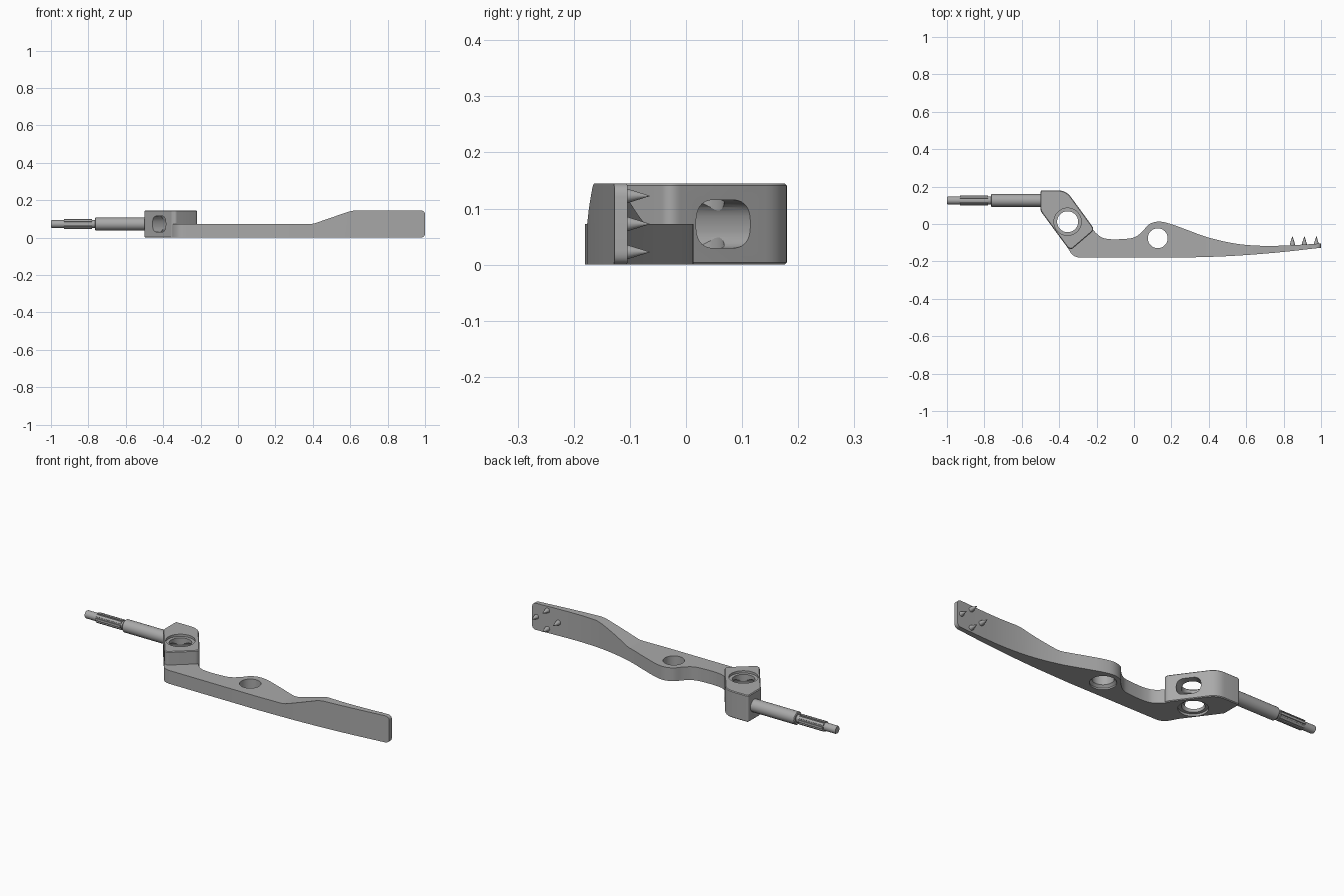
import bpy, bmesh, math
from mathutils import Vector, Matrix

cube = bpy.data.objects.get("Cube")
if cube:
    bpy.data.objects.remove(cube, do_unlink=True)

steel = bpy.data.materials.new("grey_steel")
steel.use_nodes = True
GREY = (0.4, 0.4, 0.4, 1)
steel.diffuse_color = GREY
steel.node_tree.nodes["Principled BSDF"].inputs["Base Color"].default_value = GREY

H = 0.145          # full height of hub and paddle
MID = H / 2        # height of the arm and of the shaft axis


def add_object(name, bm):
    bmesh.ops.recalc_face_normals(bm, faces=bm.faces)
    mesh = bpy.data.meshes.new(name)
    bm.to_mesh(mesh)
    bm.free()
    obj = bpy.data.objects.new(name, mesh)
    bpy.context.collection.objects.link(obj)
    mesh.materials.append(steel)
    return obj


def extrude(name, outline, depth, matrix=Matrix(), chamfer=0):
    """Prism from a flat outline along local z, optionally with chamfered rims."""
    bm = bmesh.new()
    face = bm.faces.new([bm.verts.new((x, y, 0)) for x, y in outline])
    new = bmesh.ops.extrude_face_region(bm, geom=[face])["geom"]
    bmesh.ops.translate(bm, vec=(0, 0, depth),
                        verts=[v for v in new if isinstance(v, bmesh.types.BMVert)])
    bmesh.ops.recalc_face_normals(bm, faces=bm.faces)
    if chamfer:
        caps = [f for f in bm.faces if abs(f.normal.z) > 0.9]
        bmesh.ops.inset_region(bm, faces=caps, thickness=chamfer, depth=0,
                               use_even_offset=True)
        for f in caps:
            inward = -chamfer if f.calc_center_median().z < depth / 2 else chamfer
            for v in {v for e in f.edges for g in e.link_faces if g != f for v in g.verts}:
                if v not in f.verts:
                    v.co.z -= inward
    bmesh.ops.transform(bm, matrix=matrix, verts=bm.verts)
    return add_object(name, bm)


def lathe(name, profile, matrix=Matrix(), sides=48):
    """Turned part from (radius, height) pairs around local z."""
    bm = bmesh.new()
    rings = [[bm.verts.new((r * math.cos(a), r * math.sin(a), z))
              for a in (2 * math.pi * i / sides for i in range(sides))]
             for r, z in profile]
    for low, high in zip(rings, rings[1:]):
        for i in range(sides):
            j = (i + 1) % sides
            bm.faces.new((low[i], low[j], high[j], high[i]))
    bm.faces.new(rings[0][::-1])
    bm.faces.new(rings[-1])
    bmesh.ops.transform(bm, matrix=matrix, verts=bm.verts)
    return add_object(name, bm)


def smooth_path(points, steps=6):
    """Catmull-Rom curve through the points."""
    p = [Vector(q) for q in points]
    p = [2 * p[0] - p[1]] + p + [2 * p[-1] - p[-2]]
    out = []
    for a, b, c, d in zip(p, p[1:], p[2:], p[3:]):
        for i in range(steps):
            t = i / steps
            out.append(0.5 * (2 * b + (c - a) * t + (2 * a - 5 * b + 4 * c - d) * t * t
                              + (3 * b - a - 3 * c + d) * t ** 3))
    return out + [p[-2]]


def round_corners(corners, steps=7):
    """Outline whose corners (x, y, radius) are rounded by quadratic arcs."""
    out = []
    for k, (x, y, r) in enumerate(corners):
        c = Vector((x, y))
        if not r:
            out.append(c)
            continue
        a = c + (Vector(corners[k - 1][:2]) - c).normalized() * r
        b = c + (Vector(corners[(k + 1) % len(corners)][:2]) - c).normalized() * r
        for i in range(steps + 1):
            t = i / steps
            out.append(a * (1 - t) ** 2 + c * 2 * t * (1 - t) + b * t * t)
    return out


def combine(obj, other, operation):
    mod = obj.modifiers.new(operation.title(), 'BOOLEAN')
    mod.operation, mod.object, mod.solver = operation, other, 'EXACT'
    bpy.context.view_layer.objects.active = obj
    bpy.ops.object.modifier_apply(modifier=mod.name)
    bpy.data.objects.remove(other, do_unlink=True)


# Lever arm: curved plan outline, trimmed by its side elevation
back_edge = smooth_path([(1, -0.104), (0.85, -0.113), (0.7, -0.117), (0.55, -0.106),
                         (0.4, -0.073), (0.28, -0.03), (0.19, 0.002), (0.13, 0.013),
                         (0.08, -0.002), (0.045, -0.04), (0.0, -0.072), (-0.07, -0.081),
                         (-0.14, -0.08), (-0.185, -0.064), (-0.24, -0.01)])
root = round_corners([(-0.28, 0.02, 0), (-0.39, -0.06, 0), (-0.325, -0.18, 0.04),
                      (0.2, -0.18, 0)])
front_edge = smooth_path([(0.25, -0.18), (0.5, -0.172), (0.75, -0.154), (1, -0.127)])
arm = extrude("lever_arm", back_edge + root + front_edge, H)
side = round_corners([(-0.6, -0.1, 0), (0.9, -0.1, 0), (0.9, 0, 0), (1, 0, 0.025),
                      (1, H, 0.025), (0.61, H, 0.03), (0.4, MID, 0.02), (-0.6, MID, 0)])
upright = Matrix.Translation((0, 0.4, 0)) @ Matrix.Rotation(math.pi / 2, 4, 'X')
combine(arm, extrude("elevation", side, 0.8, upright), 'INTERSECT')

# Hub block with chamfered rims
hub = extrude("hub", round_corners([
    (-0.5, 0.18, 0.012), (-0.363, 0.18, 0.045), (-0.21, -0.03, 0.025),
    (-0.335, -0.137, 0.012), (-0.355, -0.127, 0), (-0.5, 0.07, 0.012)]), H, chamfer=0.004)

# Stepped vertical bore and cross slot, cut through the hub and the arm root
bore = [(0.073, -0.01), (0.073, 0.012), (0.056, 0.012),
        (0.056, H - 0.012), (0.073, H - 0.012), (0.073, H + 0.01)]
centre = (-0.355, 0.012)
slot = round_corners([(-0.043, -0.06, 0.04), (0.043, -0.06, 0.04),
                      (0.043, 0.06, 0.04), (-0.043, 0.06, 0.04)])
across = (Matrix.Translation((*centre, MID)) @ Matrix.Rotation(math.radians(36), 4, 'Z')
          @ Matrix.Rotation(math.pi / 2, 4, 'Y') @ Matrix.Translation((0, 0, -0.2)))
for part in (hub, arm):
    combine(part, lathe("bore", bore, Matrix.Translation((*centre, 0))), 'DIFFERENCE')
    combine(part, extrude("slot", slot, 0.4, across), 'DIFFERENCE')

# Countersunk pivot hole in the arm
pivot = [(0.065, -0.01), (0.065, 0.008), (0.053, 0.02), (0.053, 0.2)]
combine(arm, lathe("pivot", pivot, Matrix.Translation((0.127, -0.076, 0))), 'DIFFERENCE')

# Turned shaft with a toothed collar, pointing right
along = Matrix.Translation((-0.48, 0.126, MID)) @ Matrix.Rotation(-math.pi / 2, 4, 'Y')
lathe("shaft", [(0.034, 0), (0.034, 0.281), (0.031, 0.285), (0.021, 0.285),
                (0.021, 0.515), (0.018, 0.52)], along, 32)
TEETH = 8
teeth = []
for k in range(TEETH):
    for offset, r in ((-0.3, 0.027), (0.3, 0.027), (0.35, 0.02), (0.65, 0.02)):
        a = (k + offset) * 2 * math.pi / TEETH
        teeth.append((r * math.cos(a), r * math.sin(a)))
extrude("shaft_teeth", teeth, 0.15, along @ Matrix.Translation((0, 0, 0.3)))

# Four grip spikes in a diamond on the paddle
for k, (dx, dz) in enumerate(((-1, 0), (1, 0), (0, -1), (0, 1))):
    place = (Matrix.Translation((0.911 + dx * 0.064, -0.113, MID + dz * 0.05))
             @ Matrix.Rotation(-math.pi / 2, 4, 'X'))
    lathe(f"spike_{k + 1}", [(0.013, 0), (0.013, 0.008), (0.0005, 0.048)], place, 20)

# Smooth shading with sharp edges kept
for obj in bpy.context.scene.objects:
    obj.select_set(obj.type == 'MESH')
bpy.context.view_layer.objects.active = arm
bpy.ops.object.shade_smooth_by_angle(angle=math.radians(22))
